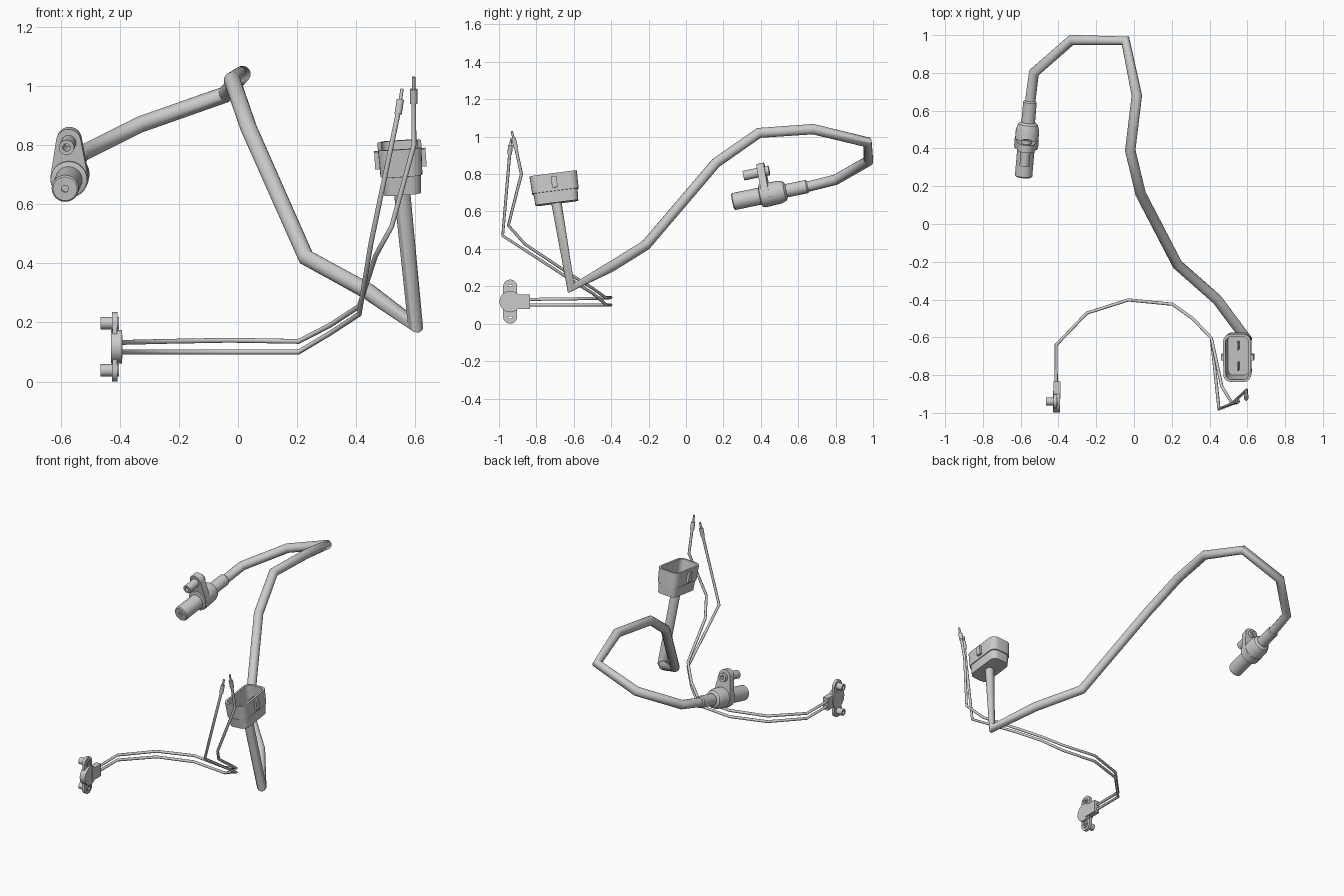
import bpy, bmesh, math
from mathutils import Vector, Matrix

if "Cube" in bpy.data.objects:
    bpy.data.objects.remove(bpy.data.objects["Cube"])

grey = bpy.data.materials.new("light_grey")
grey.diffuse_color = (0.6, 0.6, 0.6, 1)
grey.use_nodes = True
grey.node_tree.nodes["Principled BSDF"].inputs["Base Color"].default_value = grey.diffuse_color


def finish(ob, angle=35):
    ob.data.materials.clear()
    ob.data.materials.append(grey)
    bpy.ops.object.select_all(action='DESELECT')
    ob.select_set(True)
    bpy.context.view_layer.objects.active = ob
    bpy.ops.object.shade_smooth_by_angle(angle=math.radians(angle))
    return ob


def mesh_object(name, bm, matrix=Matrix(), angle=35):
    bmesh.ops.recalc_face_normals(bm, faces=bm.faces)
    me = bpy.data.meshes.new(name)
    bm.to_mesh(me)
    bm.free()
    ob = bpy.data.objects.new(name, me)
    bpy.context.collection.objects.link(ob)
    me.transform(matrix)
    return finish(ob, angle)


def tube(name, points, radius, res=4):
    """Swept round wire through straight segments."""
    cu = bpy.data.curves.new(name, 'CURVE')
    cu.dimensions = '3D'
    cu.bevel_depth, cu.bevel_resolution, cu.use_fill_caps = radius, res, True
    sp = cu.splines.new('POLY')
    sp.points.add(len(points) - 1)
    for p, co in zip(sp.points, points):
        p.co = (*co, 1)
    ob = bpy.data.objects.new(name, cu)
    bpy.context.collection.objects.link(ob)
    bpy.ops.object.select_all(action='DESELECT')
    ob.select_set(True)
    bpy.context.view_layer.objects.active = ob
    bpy.ops.object.convert(target='MESH')
    return finish(bpy.context.object, 60)


def lathe(name, profile, matrix, n=24, closed=False):
    """Revolve (radius, height) pairs about local z."""
    bm = bmesh.new()
    rings = [[bm.verts.new((r * math.cos(2 * math.pi * i / n), r * math.sin(2 * math.pi * i / n), h))
              for i in range(n)] for r, h in profile]
    pairs = list(zip(rings, rings[1:])) + ([(rings[-1], rings[0])] if closed else [])
    for a, b in pairs:
        for i in range(n):
            j = (i + 1) % n
            bm.faces.new((a[i], a[j], b[j], b[i]))
    if not closed:
        bm.faces.new(rings[0])
        bm.faces.new(rings[-1])
    return mesh_object(name, bm, matrix)


def bushing(name, outer, inner, z0, z1, matrix):
    return lathe(name, [(outer, z0), (outer, z1), (inner, z1), (inner, z0)], matrix, 20, True)


def loft(name, loops, matrix):
    """Skin successive equal-length outlines and cap both ends."""
    bm = bmesh.new()
    rings = [[bm.verts.new(p) for p in loop] for loop in loops]
    for a, b in zip(rings, rings[1:]):
        for i in range(len(a)):
            j = (i + 1) % len(a)
            bm.faces.new((a[i], a[j], b[j], b[i]))
    bm.faces.new(rings[0])
    bm.faces.new(rings[-1])
    return mesh_object(name, bm, matrix)


def rounded(w, d, r, z):
    pts = []
    for k, (sx, sy) in enumerate([(1, 1), (-1, 1), (-1, -1), (1, -1)]):
        for i in range(6):
            a = math.pi / 2 * (k + i / 5)
            pts.append((sx * (w / 2 - r) + r * math.cos(a), sy * (d / 2 - r) + r * math.sin(a), z))
    return pts


def tapered_plate(name, circles, z0, z1, matrix):
    """Convex plate around circles (x, y, radius)."""
    bm = bmesh.new()
    for cx, cy, r in circles:
        for i in range(28):
            a = 2 * math.pi * i / 28
            for z in (z0, z1):
                bm.verts.new((cx + r * math.cos(a), cy + r * math.sin(a), z))
    res = bmesh.ops.convex_hull(bm, input=bm.verts)
    junk = {g for g in res["geom_interior"] + res["geom_unused"] if isinstance(g, bmesh.types.BMVert)}
    bmesh.ops.delete(bm, geom=list(junk), context='VERTS')
    return mesh_object(name, bm, matrix)


def box(name, size, centre, matrix=Matrix()):
    bm = bmesh.new()
    bmesh.ops.create_cube(bm, size=1)
    bmesh.ops.scale(bm, vec=size, verts=bm.verts)
    bmesh.ops.translate(bm, vec=centre, verts=bm.verts)
    return mesh_object(name, bm, matrix)


def frame(origin, z_axis, y_hint):
    z = Vector(z_axis).normalized()
    x = Vector(y_hint).cross(z).normalized()
    y = z.cross(x)
    m = Matrix((x, y, z)).transposed().to_4x4()
    m.translation = origin
    return m


# Thick main cable
tube("main_cable", [(0.553, -0.695, 0.66), (0.60, -0.615, 0.19), (0.44, -0.40, 0.305),
                    (0.23, -0.215, 0.42), (0.035, 0.16, 0.86), (-0.02, 0.39, 1.02),
                    (0.015, 0.68, 1.04), (-0.045, 0.97, 0.97), (-0.33, 0.975, 0.87),
                    (-0.53, 0.80, 0.77), (-0.553, 0.62, 0.725)], 0.028, 6)

# Cylindrical sensor with flange ear, along its own axis
tip = Vector((-0.585, 0.25, 0.652))
S = frame(tip, Vector((-0.55, 0.655, 0.735)) - tip, (0, 0, 1))
lathe("sensor_tip", [(0.012, 0.008), (0.012, 0), (0.041, 0), (0.046, 0.006), (0.046, 0.17)], S)
lathe("sensor_collar", [(0.05, 0.15), (0.062, 0.155), (0.062, 0.255), (0.052, 0.285), (0.038, 0.295)], S)
lathe("sensor_sleeve", [(0.036, 0.28), (0.036, 0.405), (0.03, 0.412)], S)
tapered_plate("sensor_flange", [(0, 0, 0.064), (0, 0.13, 0.042)], 0.165, 0.205, S)
bushing("sensor_bushing", 0.026, 0.013, 0.085, 0.225, S @ Matrix.Translation((0, 0.125, 0)))

# Hollow connector housing, two blades and side clips
C = frame((0.556, -0.69, 0.645), (-0.01, -0.02, 0.155), (0, 1, 0))
loft("connector_housing", [rounded(0.126, 0.23, 0.035, 0), rounded(0.132, 0.238, 0.037, 0.062),
                           rounded(0.142, 0.25, 0.04, 0.063), rounded(0.148, 0.255, 0.04, 0.157),
                           rounded(0.122, 0.229, 0.03, 0.157), rounded(0.112, 0.215, 0.028, 0.03)], C)
for s in (-1, 1):
    box("connector_blade", (0.008, 0.042, 0.08), (0, s * 0.055, 0.07), C)
    box("connector_clip", (0.018, 0.03, 0.06), (s * 0.078, 0, 0.11), C)

# Pair of thin wires
shared = [(-0.412, -0.85), (-0.412, -0.64), (-0.25, -0.472), (-0.03, -0.402),
          (0.205, -0.425), (0.31, -0.50), (0.41, -0.605)]
low = [0.10, 0.10, 0.10, 0.10, 0.10, 0.163, 0.228]
high = [0.13, 0.132, 0.136, 0.14, 0.136, 0.19, 0.255]
ends = {"lower_wire": (low, [(0.45, -0.98, 0.47), (0.543, -0.942, 0.915), (0.555, -0.935, 0.99)]),
        "upper_wire": (high, [(0.465, -0.86, 0.425), (0.52, -0.95, 0.525), (0.595, -0.88, 0.80),
                              (0.594, -0.912, 0.95), (0.594, -0.932, 1.03)])}
for name, (zs, tail) in ends.items():
    tube(name, [(x, y, z) for (x, y), z in zip(shared, zs)] + tail[:-1], 0.0085, 3)
    a, b = Vector(tail[-2]), Vector(tail[-1])
    d = (b - a).normalized()
    tube(name + "_crimp", [a - d * 0.01, a + d * 0.04], 0.0125, 3)
    tube(name + "_pin", [a, b], 0.006, 2)

# Small flat sensor: round body, neck, two eared mounting bushings (local z along +x)
P = frame((-0.41, -0.94, 0.118), (1, 0, 0), (0, 0, 1))
lathe("small_sensor_body", [(0.057, -0.02), (0.057, 0.018)], P, 28)
box("small_sensor_neck", (0.036, 0.09, 0.078), (-0.408, -0.88, 0.118))
box("small_sensor_plate", (0.016, 0.075, 0.16), (-0.417, -0.94, 0.118))
for s in (-1, 1):
    E = P @ Matrix.Translation((0, s * 0.08, 0))
    bushing("small_sensor_ear", 0.038, 0.02, -0.016, 0.002, E)
    bushing("small_sensor_bushing", 0.021, 0.011, -0.055, 0.008, E)
